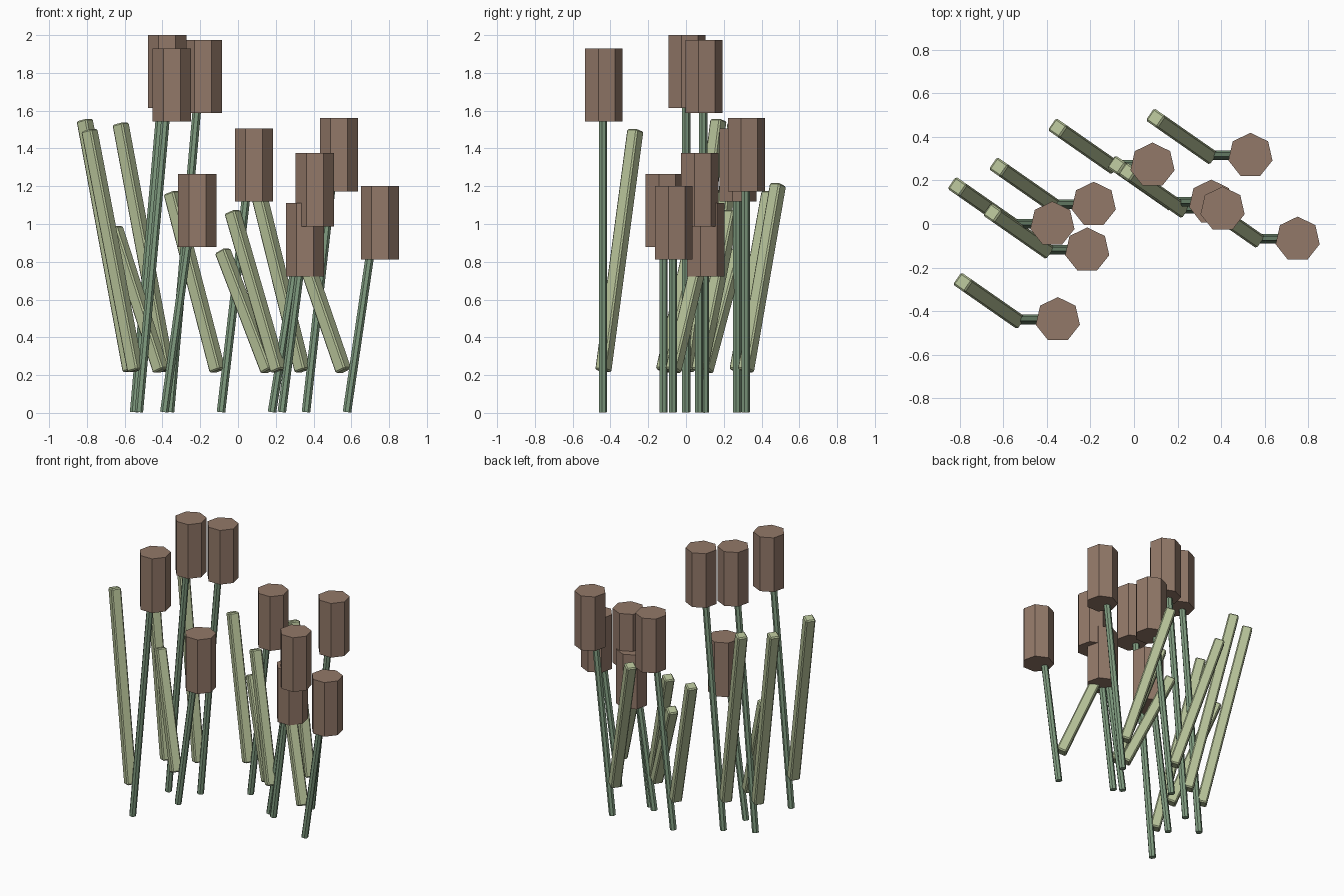
import bpy, math
from mathutils import Vector, Matrix

if "Cube" in bpy.data.objects:
    bpy.data.objects.remove(bpy.data.objects["Cube"])


def material(name, rgb):
    m = bpy.data.materials.new(name)
    m.diffuse_color = (*rgb, 1)
    m.use_nodes = True
    m.node_tree.nodes["Principled BSDF"].inputs["Base Color"].default_value = m.diffuse_color
    return m


BROWN = material("brown", (0.29, 0.19, 0.14))
STEM = material("stem_green", (0.22, 0.34, 0.22))
LEAF = material("leaf_green", (0.46, 0.53, 0.31))


def prism(name, a, b, sides, radius, mat, ref, turn=0.0):
    """Flat-sided rod from a to b; ref is the direction of its first corner."""
    a, b = Vector(a), Vector(b)
    z = (b - a).normalized()
    x = Vector(ref)
    x = (x - z * x.dot(z)).normalized()
    y = z.cross(x)
    rot = Matrix((x, y, z)).transposed() @ Matrix.Rotation(turn, 3, 'Z')
    bpy.ops.mesh.primitive_cylinder_add(vertices=sides, radius=radius, depth=(b - a).length)
    o = bpy.context.object
    o.name = name
    # the primitive's first corner lies on +y, so turn it onto x
    o.matrix_world = Matrix.Translation((a + b) / 2) @ (rot @ Matrix.Rotation(-math.pi / 2, 3, 'Z')).to_4x4()
    o.data.materials.append(mat)
    return o


# head centre x, y and top height of each reed
REEDS = [(-0.375, 0.0, 2.0), (-0.185, 0.09, 1.975), (-0.35, -0.44, 1.93),
         (0.085, 0.27, 1.505), (0.535, 0.315, 1.56), (0.407, 0.068, 1.375),
         (0.355, 0.10, 1.11), (-0.215, -0.12, 1.265), (0.752, -0.07, 1.20)]
HEAD_H = 0.387

for i, (x, y, top) in enumerate(REEDS, 1):
    x0 = x - 0.175
    # seed head
    prism(f"seed_head_{i}", (x, y, top - HEAD_H), (x, y, top), 7, 0.104, BROWN, (0, 1, 0))
    # leaning stem, ending inside the head
    end = (x0 + 0.175 * 0.9, y, top * 0.9)
    prism(f"stem_{i}", (x0, y, 0.004), end, 7, 0.023, STEM, (0, 1, 0))
    # square leaf blade leaning back and left
    leaf = prism(f"leaf_{i}", (x0 - 0.018, y + 0.002, 0.222), (x0 - 0.262, y + 0.172, 0.778 * top - 0.005),
                 4, 0.048, LEAF, (-0.82, 0.57, 0), math.pi / 4)
    bev = leaf.modifiers.new("soft_edges", 'BEVEL')
    bev.width = 0.008
    bev.segments = 1
